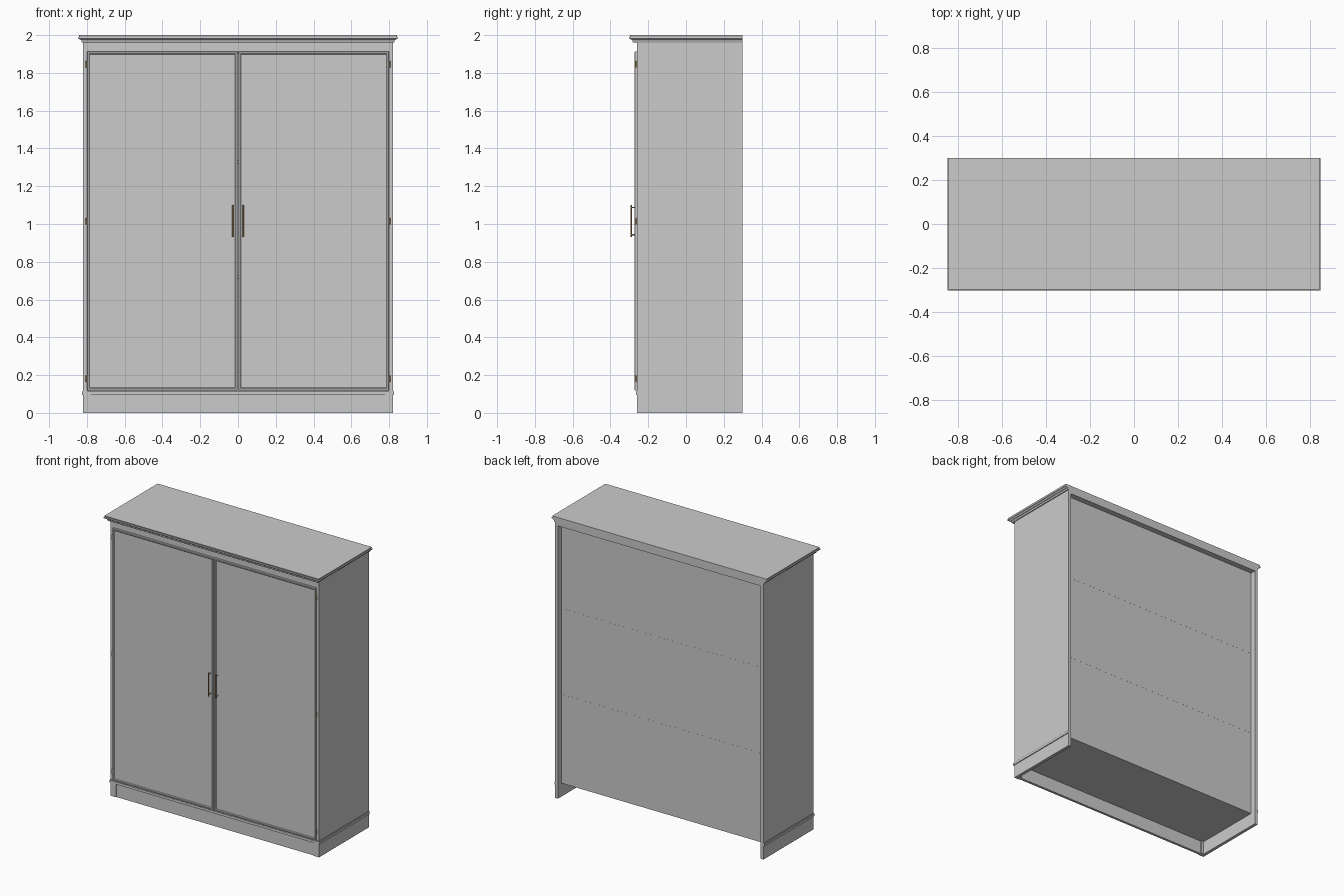
import bpy, bmesh, math
from mathutils import Vector

if "Cube" in bpy.data.objects:
    bpy.data.objects.remove(bpy.data.objects["Cube"])


def material(name, color):
    m = bpy.data.materials.new(name)
    m.diffuse_color = color
    m.use_nodes = True
    m.node_tree.nodes["Principled BSDF"].inputs["Base Color"].default_value = m.diffuse_color
    return m


pale = material("pale_panel", (0.80, 0.83, 0.81, 1))
brass = material("brass", (0.55, 0.32, 0.12, 1))


def finish(name, bm, mat=None):
    bmesh.ops.recalc_face_normals(bm, faces=bm.faces)
    me = bpy.data.meshes.new(name)
    bm.to_mesh(me)
    bm.free()
    ob = bpy.data.objects.new(name, me)
    bpy.context.collection.objects.link(ob)
    if mat:
        me.materials.append(mat)
    return ob


def box(name, x, y, z, mat=None):
    bm = bmesh.new()
    bmesh.ops.create_cube(bm, size=1)
    for v in bm.verts:
        v.co = Vector([a + (c + 0.5) * (b - a) for c, (a, b) in zip(v.co, (x, y, z))])
    return finish(name, bm, mat)


def loft(name, rings, mat=None, closed=False):
    """Joins rectangular rings; capped at both ends, or closed into a loop."""
    bm = bmesh.new()
    rows = [[bm.verts.new(p) for p in r] for r in rings]
    pairs = list(zip(rows, rows[1:]))
    if closed:
        pairs.append((rows[-1], rows[0]))
    for a, b in pairs:
        for i in range(4):
            j = (i + 1) % 4
            bm.faces.new((a[i], a[j], b[j], b[i]))
    if not closed:
        bm.faces.new(rows[0])
        bm.faces.new(rows[-1])
    return finish(name, bm, mat)


def rod(name, p, q, r, mat):
    p, q = Vector(p), Vector(q)
    bm = bmesh.new()
    bmesh.ops.create_cone(bm, cap_ends=True, segments=16, radius1=r, radius2=r,
                          depth=(q - p).length)
    turn = (q - p).to_track_quat('Z', 'Y')
    for v in bm.verts:
        v.co = turn @ v.co + (p + q) / 2
    for f in bm.faces:
        f.smooth = len(f.verts) == 4
    return finish(name, bm, mat)


def span(s, a, b):
    return tuple(sorted((s * a, s * b)))


W, FRONT, BACK, T = 0.82, -0.26, 0.30, 0.022
IN = W - T
PANEL_Y = 0.26

# carcass
box("bottom_board", (-IN, IN), (FRONT, PANEL_Y), (0.095, 0.117))
box("top_board", (-IN, IN), (FRONT, BACK), (1.94, 1.962))
box("top_rail", (-IN, IN), (FRONT, FRONT + 0.02), (1.90, 1.94))
box("back_panel", (-IN, IN), (PANEL_Y - 0.006, PANEL_Y), (0.10, 1.94))
for i, z in enumerate((0.72, 1.33)):
    box(f"shelf_{i + 1}", (-IN, IN), (FRONT + 0.02, PANEL_Y + 0.0005), (z - 0.009, z + 0.009))

# plinth front and its moulding
box("plinth_front", (-IN, IN), (FRONT + 0.005, FRONT + 0.023), (0, 0.095))
box("base_moulding_front", (-W - 0.006, W + 0.006), (FRONT - 0.006, FRONT + 0.01), (0.095, 0.112))
box("base_moulding_front_step", (-W - 0.003, W + 0.003), (FRONT - 0.003, FRONT + 0.01), (0.112, 0.117))


# cornice: stepped profile of (overhang, height), flush at the back
def cornice_ring(o, z):
    x, y = W + o, FRONT - 0.015 - o
    return [(-x, y, z), (x, y, z), (x, BACK, z), (-x, BACK, z)]


profile = [(-0.002, 1.962), (0.006, 1.962), (0.009, 1.967), (0.009, 1.974), (0.016, 1.976),
           (0.021, 1.981), (0.027, 1.983), (0.027, 1.989), (0.021, 1.991), (0.023, 2.0)]
loft("cornice", [cornice_ring(o, z) for o, z in profile])

for s, side in ((-1, "left"), (1, "right")):
    box(f"{side}_side_panel", span(s, IN, W), (FRONT, BACK), (0, 1.962))
    box(f"{side}_front_foot", span(s, 0.778, W), (FRONT, FRONT + 0.03), (0, 0.095))
    box(f"{side}_base_moulding", span(s, W - 0.005, W + 0.006), (FRONT, BACK), (0.095, 0.112))
    box(f"{side}_base_moulding_step", span(s, W - 0.005, W + 0.003), (FRONT, BACK), (0.112, 0.117))

    # door: bevelled frame around a pale panel
    def door_ring(inset, y):
        a, b = s * (0.002 + inset), s * (0.80 - inset)
        z0, z1 = 0.119 + inset, 1.913 - inset
        return [(a, y, z0), (b, y, z0), (b, y, z1), (a, y, z1)]

    loft(f"{side}_door_frame",
         [door_ring(*p) for p in ((0, FRONT), (0, -0.270), (0.002, -0.272), (0.010, -0.272),
                                  (0.016, -0.267), (0.016, FRONT))], closed=True)
    box(f"{side}_door_panel", span(s, 0.014, 0.788), (-0.268, FRONT), (0.131, 1.901), pale)

    # bar handle
    hx = s * 0.028
    rod(f"{side}_handle_bar", (hx, -0.291, 0.93), (hx, -0.291, 1.10), 0.004, brass)
    for k, z in (("lower", 0.943), ("upper", 1.087)):
        rod(f"{side}_handle_{k}_post", (hx, -0.266, z), (hx, -0.291, z), 0.003, brass)

    # hinges
    for k, z in (("lower", 0.18), ("middle", 1.015), ("upper", 1.845)):
        rod(f"{side}_{k}_hinge", (s * 0.803, -0.266, z - 0.017), (s * 0.803, -0.266, z + 0.017),
            0.004, brass)
